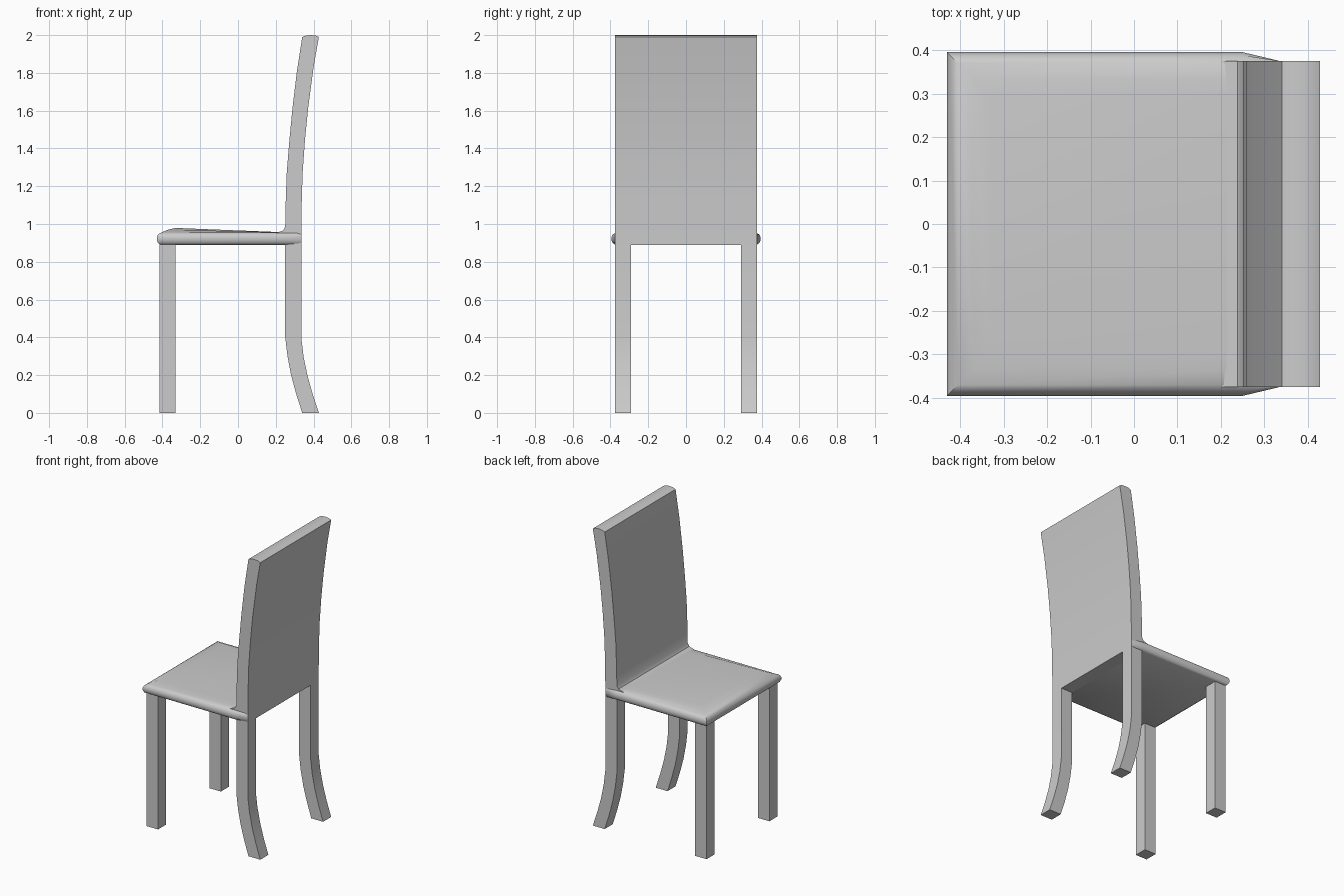
import bpy, bmesh, math

if "Cube" in bpy.data.objects:
    bpy.data.objects.remove(bpy.data.objects["Cube"])


def finish(name, bm, angle=35):
    bmesh.ops.recalc_face_normals(bm, faces=bm.faces)
    me = bpy.data.meshes.new(name)
    bm.to_mesh(me)
    bm.free()
    ob = bpy.data.objects.new(name, me)
    bpy.context.collection.objects.link(ob)
    bpy.ops.object.select_all(action='DESELECT')
    ob.select_set(True)
    bpy.context.view_layer.objects.active = ob
    bpy.ops.object.shade_smooth_by_angle(angle=math.radians(angle))
    return ob


def extrude_profile(name, pts, y0, y1):
    """Extrude an x-z side profile across y."""
    bm = bmesh.new()
    face = bm.faces.new([bm.verts.new((x, y0, z)) for x, z in pts])
    ext = bmesh.ops.extrude_face_region(bm, geom=[face])
    for v in ext['geom']:
        if isinstance(v, bmesh.types.BMVert):
            v.co.y = y1
    return finish(name, bm)


# Backrest: curved slab with rounded top and a fillet onto the seat
back_profile = [
    (0.335, 0.89), (0.337, 1.1), (0.342, 1.27), (0.355, 1.45), (0.372, 1.62),
    (0.40, 1.83), (0.428, 1.99), (0.41, 1.998), (0.385, 2.0), (0.36, 1.998),
    (0.34, 1.99), (0.312, 1.81), (0.288, 1.61), (0.27, 1.42), (0.258, 1.27),
    (0.252, 1.1), (0.25, 0.985), (0.238, 0.965), (0.20, 0.953), (0.25, 0.89)]
extrude_profile("backrest", back_profile, -0.375, 0.375)

# Legs: straight in front, swept backwards at the rear
front_profile = [(-0.415, 0), (-0.33, 0), (-0.33, 0.9), (-0.415, 0.9)]
rear_profile = [(0.34, 0), (0.428, 0), (0.395, 0.1), (0.367, 0.2), (0.347, 0.3),
                (0.335, 0.4), (0.335, 0.9), (0.25, 0.9), (0.25, 0.4),
                (0.262, 0.3), (0.281, 0.2), (0.308, 0.1)]
for side, label in ((-1, "near"), (1, "far")):
    for kind, prof in (("front", front_profile), ("rear", rear_profile)):
        extrude_profile(f"{kind}_leg_{label}", prof, side * 0.29, side * 0.375)

# Seat: stacked outlines give the rounded rim and the low crown
rings = [(0.022, 0.89), (0.007, 0.899), (0.0, 0.915), (0.0, 0.93),
         (0.007, 0.945), (0.025, 0.955), (0.06, 0.970), (0.10, 0.979)]
bm = bmesh.new()
loops = []
for d, z in rings:
    xf, y = -0.43 + d, 0.395 - d
    yr = min(y, 0.375)
    zr = min(z, 0.956)
    outline = [(xf, -y, z), (0.25, -y, zr), (0.334, -yr, zr),
               (0.334, yr, zr), (0.25, y, zr), (xf, y, z)]
    loops.append([bm.verts.new(p) for p in outline])
for a, b in zip(loops, loops[1:]):
    for i in range(6):
        j = (i + 1) % 6
        bm.faces.new((a[i], a[j], b[j], b[i]))
bm.faces.new(loops[0])
top = loops[-1]
bm.faces.new((top[0], top[1], top[4], top[5]))
bm.faces.new((top[1], top[2], top[3], top[4]))
finish("seat", bm, 40)
